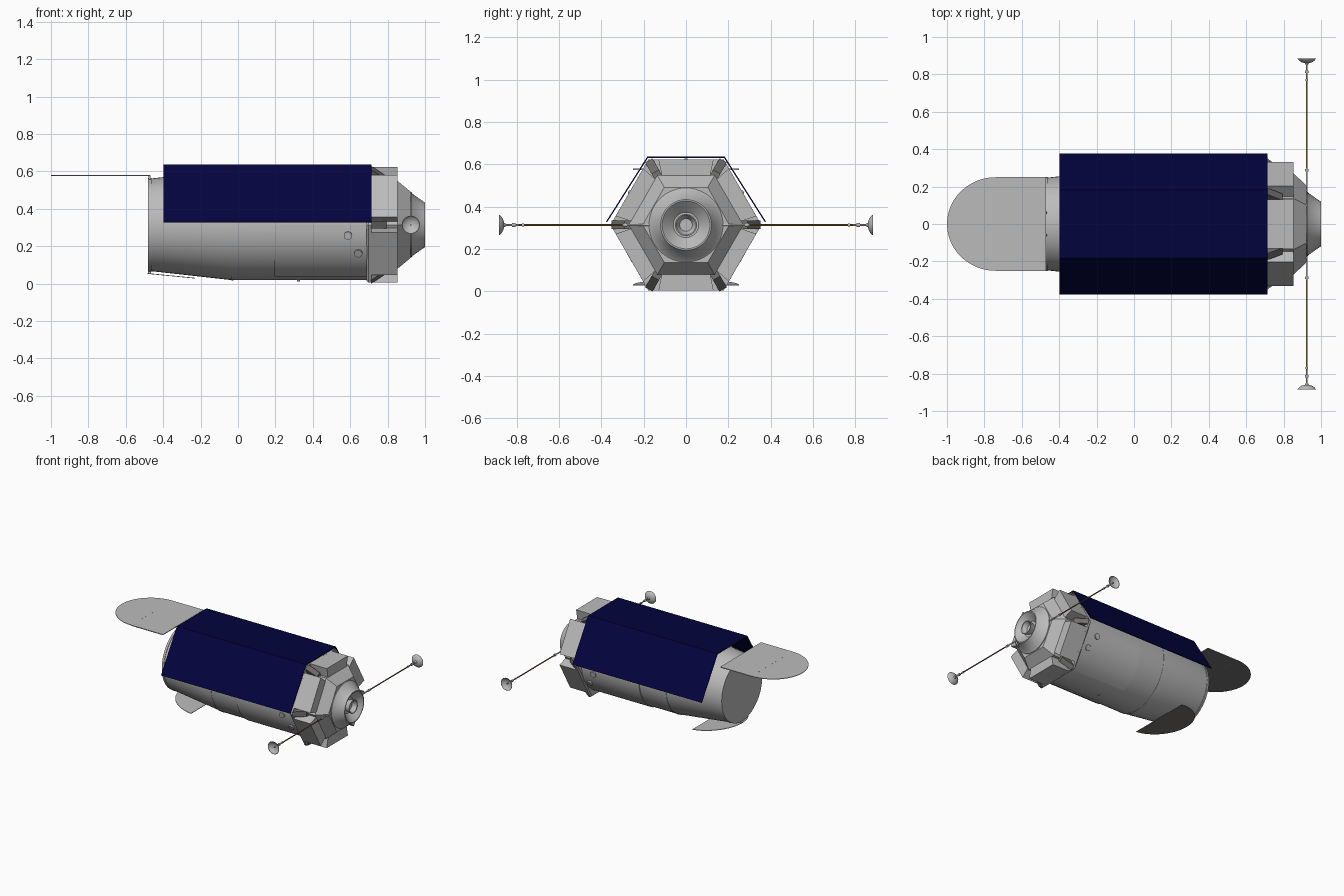
import bpy, bmesh
from math import sin, cos, pi, radians
from mathutils import Vector

if "Cube" in bpy.data.objects:
    bpy.data.objects.remove(bpy.data.objects["Cube"])

AXIS_Z = 0.314   # height of the long axis, which runs along x


def material(name, rgb):
    m = bpy.data.materials.new(name)
    m.use_nodes = True
    m.diffuse_color = (*rgb, 1)
    m.node_tree.nodes["Principled BSDF"].inputs["Base Color"].default_value = (*rgb, 1)
    return m


GREY = material("hull grey", (0.5, 0.5, 0.5))
DARK = material("dark grey", (0.17, 0.165, 0.16))
NAVY = material("solar navy", (0.001, 0.001, 0.048))
BRONZE = material("boom bronze", (0.22, 0.1, 0.035))
OLIVE = material("boom olive", (0.2, 0.17, 0.06))


def finish(name, bm, mat, smooth=True):
    bmesh.ops.recalc_face_normals(bm, faces=bm.faces)
    mesh = bpy.data.meshes.new(name)
    bm.to_mesh(mesh)
    bm.free()
    mesh.materials.append(mat)
    ob = bpy.data.objects.new(name, mesh)
    bpy.context.collection.objects.link(ob)
    if smooth:
        bpy.ops.object.select_all(action='DESELECT')
        ob.select_set(True)
        bpy.context.view_layer.objects.active = ob
        bpy.ops.object.shade_smooth_by_angle(angle=radians(25))
    return ob


def paint(ob, mat, rule):
    """Give a second colour to the faces whose normal satisfies the rule."""
    ob.data.materials.append(mat)
    for p in ob.data.polygons:
        if rule(p.normal):
            p.material_index = 1


def polar(x, r, deg):
    """Point around the long axis; 0 degrees is +y, 90 is up."""
    a = radians(deg)
    return Vector((x, r * cos(a), AXIS_Z + r * sin(a)))


def loft(name, rings, mat, smooth=True, caps=True):
    """Skin a list of equal closed rings of points."""
    bm = bmesh.new()
    rows = [[bm.verts.new(p) for p in ring] for ring in rings]
    n = len(rows[0])
    for a, b in zip(rows, rows[1:]):
        for i in range(n):
            bm.faces.new((a[i], a[(i + 1) % n], b[(i + 1) % n], b[i]))
    if caps:
        bm.faces.new(rows[0])
        bm.faces.new(rows[-1])
    return finish(name, bm, mat, smooth)


def lathe(name, profile, mat=GREY, sides=48):
    rings = [[polar(x, r, 360 * i / sides) for i in range(sides)] for x, r in profile]
    return loft(name, rings, mat, sides > 6)


def rod(name, a, b, r, mat=GREY, sides=12, r2=None):
    a, b = Vector(a), Vector(b)
    d = (b - a).normalized()
    u = d.orthogonal().normalized()
    v = d.cross(u)
    ring = lambda c, q: [c + q * (u * cos(2 * pi * i / sides) + v * sin(2 * pi * i / sides))
                         for i in range(sides)]
    return loft(name, [ring(a, r), ring(b, r if r2 is None else r2)], mat)


def box(name, lo, hi, mat=GREY):
    ring = lambda x: [(x, lo[1], lo[2]), (x, hi[1], lo[2]), (x, hi[1], hi[2]), (x, lo[1], hi[2])]
    return loft(name, [ring(lo[0]), ring(hi[0])], mat, False)


# Telescope tube: tapered forward section, straight rear section, trim bands
lathe("main_tube", [(-0.48, 0.246), (-0.03, 0.296), (0.7, 0.296)])
lathe("aperture_lip", [(-0.481, 0.242), (-0.481, 0.249), (-0.462, 0.252), (-0.462, 0.242)])
lathe("mid_band", [(-0.035, 0.29), (-0.035, 0.298), (-0.025, 0.298), (-0.025, 0.29)])

# Curved equipment covers with round ports on both lower flanks
for side, label in ((1, "left"), (-1, "right")):
    turn = lambda a: a if side > 0 else 180 - a
    angles = [turn(-66 + 6 * i) for i in range(12)]
    section = lambda x: [polar(x, 0.302, a) for a in angles] + \
                        [polar(x, 0.288, a) for a in reversed(angles)]
    loft(f"{label}_flank_cover", [section(0.195), section(0.692)], GREY)
    for n, (x, a) in enumerate(((0.588, -11), (0.643, -30))):
        rod(f"{label}_port_{n}", polar(x, 0.28, turn(a)), polar(x, 0.31, turn(a)), 0.022, sides=20)
rod("belly_fitting", (0.323, 0, 0.03), (0.323, 0, 0.01), 0.008)

# Three-sided solar array wrapped over the tube
edge = [(-0.378, 0.33), (-0.183, 0.637), (0.183, 0.637), (0.378, 0.33)]
for (y0, z0), (y1, z1), label in zip(edge, edge[1:], ("right", "top", "left")):
    a, b = Vector((0, y0, z0)), Vector((0, y1, z1))
    inward = Vector((0, b.z - a.z, a.y - b.y)).normalized() * 0.006
    ring = lambda x: [p + Vector((x, 0, 0)) for p in (a, b, b + inward, a + inward)]
    loft(f"{label}_solar_panel", [ring(-0.398), ring(0.713)], NAVY, False)
for deg in (30, 90, 150):
    for x in (-0.2, 0.2, 0.55):
        rod("panel_standoff", polar(x, 0.27, deg), polar(x, 0.314, deg), 0.008)

# Hexagonal equipment section
lathe("hex_bulkhead", [(0.688, 0.345), (0.698, 0.357), (0.714, 0.357)], sides=6)
lathe("hex_core", [(0.7, 0.272), (0.852, 0.272), (0.922, 0.205)], sides=6)


def bay_ring(x, deg, inner, outer, w_in, w_out):
    """Trapezoid section facing outward at the given angle."""
    t = polar(0, 1, deg + 90) - Vector((0, 0, AXIS_Z))
    lo, hi = polar(x, inner, deg), polar(x, outer, deg)
    return [lo - t * w_in, lo + t * w_in, hi + t * w_out, hi - t * w_out]


for i in range(6):
    deg = 30 + 60 * i
    loft(f"equipment_bay_{i}", [bay_ring(x, deg, 0.2, 0.309, 0.108, 0.13)
                                for x in (0.708, 0.854)], GREY, False)
    # Tapered gusset at the corner between neighbouring bays
    loft(f"corner_gusset_{i}", [bay_ring(0.712, deg + 30, 0.25, 0.352, 0.02, 0.02),
                                bay_ring(0.793, deg + 30, 0.25, 0.29, 0.02, 0.02)], DARK, False)

# Rear shroud with a funnel-shaped recess and a central nozzle
lathe("rear_shroud", [(0.9, 0.175), (0.927, 0.175), (0.934, 0.165), (0.995, 0.122), (1.0, 0.12),
                      (1.0, 0.113), (0.95, 0.06)])
lathe("nozzle", [(0.945, 0.04), (0.992, 0.052), (0.992, 0.047), (0.96, 0.03)], sides=32)


# Aperture doors: a rounded outer leaf and a straight inner leaf, dark beneath
def downward(n):
    return n.z < -0.5


def leaf(name, tip, fold, t=0.004):
    """Half-ellipse plate from a straight fold edge to a rounded tip, given as (x, z)."""
    pts = []
    for i in range(25):
        a = pi * i / 24
        k = sin(a)
        pts.append(Vector((fold[0] + (tip[0] - fold[0]) * k, 0.25 * cos(a),
                           fold[1] + (tip[1] - fold[1]) * k)))
    ob = loft(name, [pts, [p - Vector((0, 0, t)) for p in pts]], GREY, False)
    paint(ob, DARK, downward)


leaf("upper_door_tip", (-1.0, 0.58), (-0.74, 0.58))
paint(box("upper_door_base", (-0.74, -0.25, 0.574), (-0.47, 0.25, 0.58)), DARK, downward)
leaf("lower_door", (-0.485, 0.056), (-0.23, 0.031))
for i in range(9):
    y = -0.16 + 0.04 * i
    box("door_hinge", (-0.742, y - 0.004, 0.574), (-0.738, y + 0.004, 0.5815))
for y in (-0.06, 0.06):
    rod("door_bracket", (-0.465, y, 0.53), (-0.475, y, 0.578), 0.006)
rod("lower_door_bracket", (-0.47, 0, 0.075), (-0.475, 0, 0.052), 0.008)

# Antenna booms with outward-facing dishes
X = 0.924
for s, label in ((1, "left"), (-1, "right")):
    at = lambda y: (X, s * y, AXIS_Z)
    rod(f"{label}_boom_root", at(0.16), at(0.3), 0.005)
    rod(f"{label}_boom_hinge", at(0.28), at(0.295), 0.009)
    boom = rod(f"{label}_boom", at(0.28), at(0.79), 0.0045, BRONZE)
    paint(boom, OLIVE, lambda n: abs(n.z) > abs(n.x))
    rod(f"{label}_boom_link", at(0.765), at(0.86), 0.004)
    rod(f"{label}_gimbal_inner", at(0.765), at(0.775), 0.007)
    rod(f"{label}_gimbal_outer", at(0.807), at(0.822), 0.009)
    rod(f"{label}_dish_mount", at(0.85), at(0.862), 0.006, r2=0.012)
    # Bowl: outer skin followed by the inner skin
    bowl = [(0.012, 0.86), (0.028, 0.865), (0.042, 0.874), (0.049, 0.884),
            (0.046, 0.884), (0.038, 0.875), (0.024, 0.867), (0.008, 0.863)]
    rings = [[(X + r * cos(pi * i / 14), s * y, AXIS_Z + r * sin(pi * i / 14))
              for i in range(28)] for r, y in bowl]
    loft(f"{label}_dish", rings, GREY)
    rod(f"{label}_dish_feed", at(0.862), at(0.88), 0.004)
